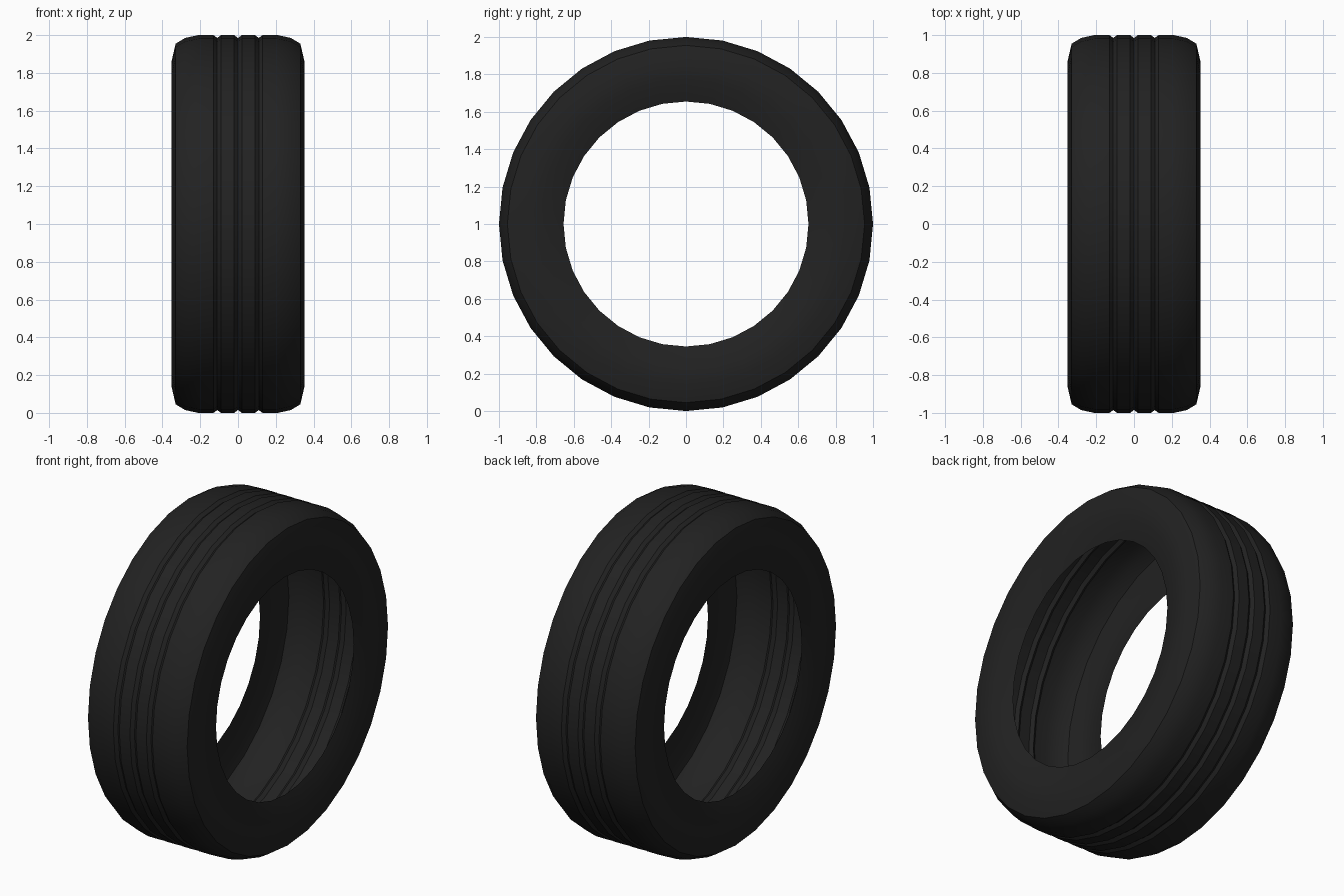
import bpy, bmesh, math

if "Cube" in bpy.data.objects:
    bpy.data.objects.remove(bpy.data.objects["Cube"])

SEGMENTS = 32

# Half cross-section (x, radius): centre groove -> side groove -> shoulder -> sidewall -> bead
half = [(0.0, 0.985), (0.02, 1.0), (0.09, 1.0), (0.11, 0.985), (0.13, 1.0),
        (0.21, 1.0), (0.28, 0.985), (0.33, 0.955), (0.352, 0.86),
        (0.348, 0.77), (0.312, 0.655)]
profile = [(-x, r) for x, r in reversed(half[1:])] + half

# Revolve the open profile around the x axis
bm = bmesh.new()
rings = []
for i in range(SEGMENTS):
    a = 2 * math.pi * i / SEGMENTS
    rings.append([bm.verts.new((x, r * math.sin(a), 1 + r * math.cos(a)))
                  for x, r in profile])
for i in range(SEGMENTS):
    p, q = rings[i], rings[(i + 1) % SEGMENTS]
    for j in range(len(profile) - 1):
        # wound so the tread faces outwards
        bm.faces.new((p[j], p[j + 1], q[j + 1], q[j]))
bm.normal_update()
top = max(bm.faces, key=lambda f: f.calc_center_median().z)
if top.normal.z < 0:
    bmesh.ops.reverse_faces(bm, faces=bm.faces[:])

mesh = bpy.data.meshes.new("tire")
bm.to_mesh(mesh)
bm.free()
tire = bpy.data.objects.new("tire", mesh)
bpy.context.collection.objects.link(tire)

# Black rubber
rubber = bpy.data.materials.new("rubber")
rubber.diffuse_color = (0.016, 0.016, 0.016, 1)
rubber.use_nodes = True
rubber.node_tree.nodes["Principled BSDF"].inputs["Base Color"].default_value = rubber.diffuse_color
mesh.materials.append(rubber)

# Smooth shading with sharp grooves and shoulder line
bpy.context.view_layer.objects.active = tire
tire.select_set(True)
bpy.ops.object.shade_smooth_by_angle(angle=math.radians(30))
